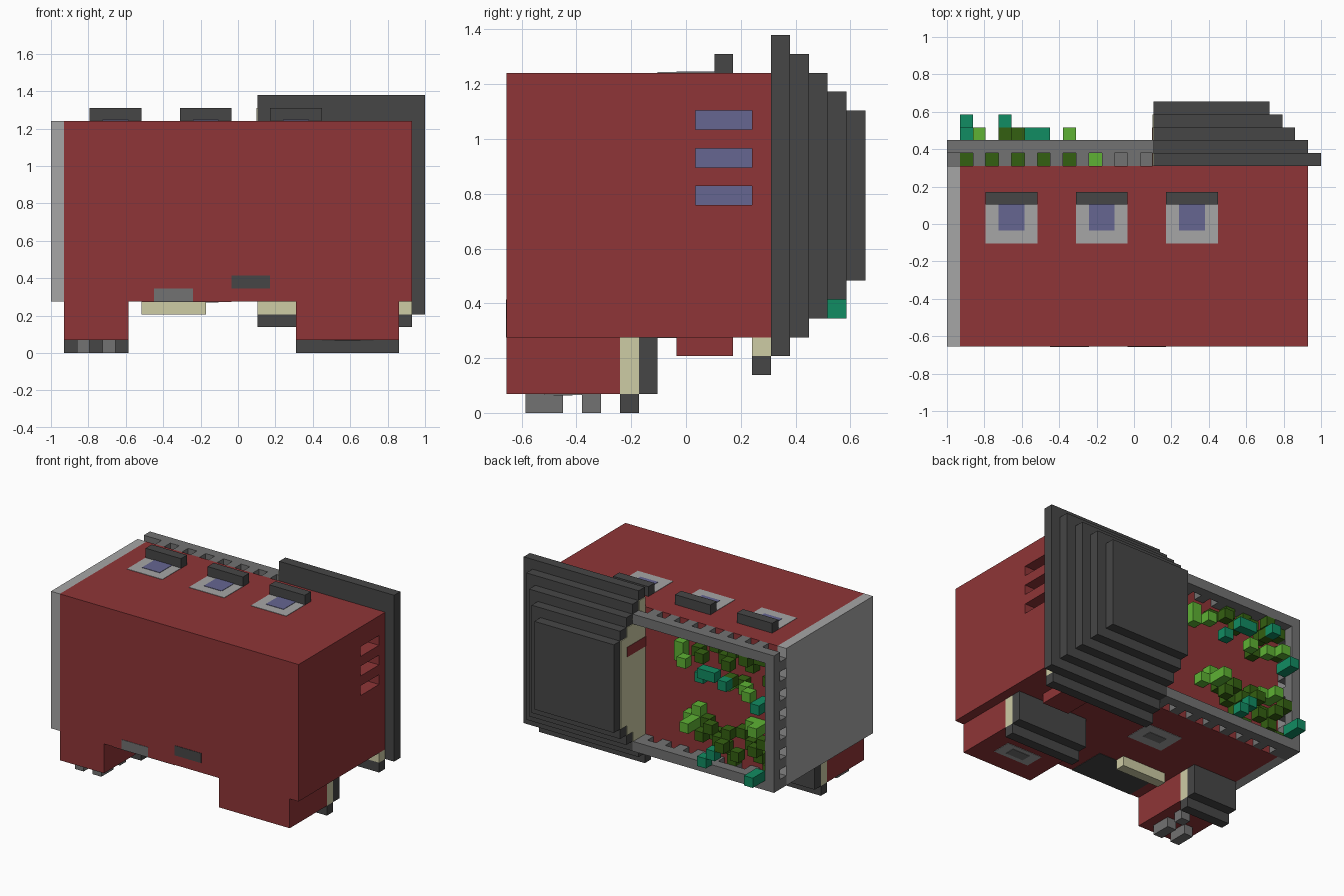
import bpy, bmesh

if "Cube" in bpy.data.objects:
    bpy.data.objects.remove(bpy.data.objects["Cube"])

U = 2 / 29          # one block of the grid
T = 0.08            # thickness of painted plates, in blocks


def mat(name, r, g, b):
    m = bpy.data.materials.new(name)
    lin = [((c / 255 + 0.055) / 1.055) ** 2.4 if c > 10 else c / 255 / 12.92 for c in (r, g, b)]
    m.diffuse_color = (*lin, 1)
    m.use_nodes = True
    m.node_tree.nodes["Principled BSDF"].inputs["Base Color"].default_value = m.diffuse_color
    return m


RED = mat("brick red", 143, 53, 55)
LIGHT = mat("light grey", 166, 166, 166)
GREY = mat("mid grey", 114, 114, 114)
DARK = mat("charcoal", 70, 70, 70)
CREAM = mat("cream", 206, 204, 165)
BLUE = mat("slate blue", 102, 102, 145)
TEAL = mat("teal leaf", 17, 140, 98)
LIME = mat("bright leaf", 94, 178, 52)
MOSS = mat("dark leaf", 52, 96, 17)


def blocks(name, material, boxes):
    """One object from boxes (x0, x1, y0, y1, z0, z1) in block units."""
    bm = bmesh.new()
    for x0, x1, y0, y1, z0, z1 in boxes:
        vs = bmesh.ops.create_cube(bm, size=1)["verts"]
        for v in vs:
            v.co.x = ((x1 if v.co.x > 0 else x0) - 14.5) * U
            v.co.y = ((y1 if v.co.y > 0 else y0) - 9.5) * U
            v.co.z = (z1 if v.co.z > 0 else z0) * U
    me = bpy.data.meshes.new(name)
    bm.to_mesh(me)
    bm.free()
    me.materials.append(material)
    ob = bpy.data.objects.new(name, me)
    bpy.context.collection.objects.link(ob)
    return ob


# Main body with three slots cut in the right side
body = blocks("body", RED, [(1, 28, 0, 14, 4, 18)])
cutter = blocks("slot_cutter", RED, [(25, 29, 10, 13, k, k + 1) for k in (11, 13, 15)])
cutter.hide_render = True
cut = body.modifiers.new("slots", "BOOLEAN")
cut.object = cutter
cut.operation = "DIFFERENCE"
cut.solver = "EXACT"
blocks("slot_glass", BLUE, [(25, 25 + T, 10, 13, k, k + 1) for k in (11, 13, 15)])

# Left side panel
blocks("side_panel", LIGHT, [(0, 1, 0, 14, 4, 18)])

# Roof windows with raised ridges
roof = (3, 10, 17)
blocks("roof_window_frame", LIGHT, [(i, i + 4, 8, 11, 18, 18 + T / 2) for i in roof])
blocks("roof_window_glass", BLUE, [(i + 1, i + 3, 9, 11, 18, 18 + T) for i in roof])
blocks("roof_ridge", DARK, [(i, i + 4, 11, 12, 18, 19) for i in roof])

# Perforated frame round the back opening: outer rails and inner teeth
frame = [(0, 16, 15, 16, 17, 18), (0, 16, 15, 16, 4, 5), (0, 1, 15, 16, 5, 17)]
frame += [(i, i + 1, 14, 15, 17, 18) for i in range(2, 16, 2)]
frame += [(i, i + 1, 14, 15, 4, 5) for i in range(1, 16, 2)]
frame += [(0, 1, 14, 15, k, k + 1) for k in range(4, 18, 2)]
blocks("back_frame", GREY, frame)

# Stepped back cover, cream core showing at its flat left side
blocks("back_cover", DARK, [(16, 29 - n, 14 + n, 15 + n, 3 + n, 20 - n) for n in range(5)]
       + [(16, 28, 13, 14, 2, 3)])
blocks("cover_core", CREAM, [(16 - T, 16, 14 + n, 15 + n, 4 + n, 19 - n) for n in range(4)]
       + [(16, 28, 13, 14, 3, 4)])
blocks("core_stripe", RED, [(16 - 1.5 * T, 16, 14, 17, 14, 15)])

# Legs: red front, cream core and dark stepped back
for side, a, b in (("left", 1, 6), ("right", 19, 27)):
    blocks(side + "_leg", RED, [(a, b, 0, 6, 1, 4)])
    blocks(side + "_leg_core", CREAM, [(a, b, 6, 7, 1, 4)])
    blocks(side + "_leg_back", DARK, [(a, b, 6, 7, 0, 1), (a, b, 7, 8, 1, 4)])
blocks("toes", GREY, [(4, 5, 1, 3, 0, 1), (2, 3, 1, 3, 0, 1), (4, 5, 4, 5, 0, 1)])

# Underside details
blocks("under_window_frame", LIGHT, [(10, 14, 8, 11, 4 - T / 2, 4), (21, 25, 2, 4, 1 - T / 2, 1)])
blocks("under_window_glass", GREY, [(11, 13, 9, 10, 4 - T, 4), (22, 24, 2.5, 3.5, 1 - T, 1)])
blocks("under_bar", CREAM, [(7, 12, 4, 5, 3, 4)])
blocks("under_plate", DARK, [(7, 14, 0, 4, 4 - T / 2, 4)])
blocks("under_block", RED, [(22, 25, 9, 12, 3, 4)])

# Small plates at the lower front edge
blocks("front_vent", GREY, [(8, 11, -T / 2, 0, 4, 5)])
blocks("front_lintel", DARK, [(14, 17, -T / 2, 0, 5, 6)])


# Leaves growing in the back opening: (x, y, z) of each block
def leaves(name, material, cells):
    blocks(name, material, [(i, i + 1, j, j + 1, k, k + 1) for i, j, k in cells])


leaves("dark_leaves", MOSS, [
    (1, 14, 16), (2, 14, 16), (3, 14, 15), (3, 15, 16), (5, 14, 16), (5, 15, 15), (6, 14, 15),
    (7, 14, 16), (8, 15, 15), (9, 14, 15), (4, 16, 14), (4, 14, 13), (1, 14, 14),
    (8, 14, 8), (7, 15, 8), (7, 14, 7), (8, 15, 7), (6, 14, 6), (5, 15, 8), (4, 14, 8), (5, 16, 7),
    (4, 15, 6), (5, 14, 5), (3, 14, 7), (2, 15, 7), (2, 14, 6), (1, 14, 5), (1, 15, 8), (6, 15, 7)])
leaves("bright_leaves", LIME, [
    (11, 14, 15), (11, 14, 14), (10, 15, 14), (5, 15, 13), (2, 16, 13), (3, 15, 13),
    (9, 14, 9), (10, 14, 8), (9, 15, 8), (9, 16, 8), (3, 14, 9), (2, 14, 9), (2, 15, 9)])
leaves("teal_leaves", TEAL, [
    (8, 15, 13), (7, 16, 14), (6, 16, 14), (4, 17, 14), (1, 16, 12), (1, 15, 12),
    (6, 16, 6), (7, 16, 5), (1, 17, 5), (1, 16, 5)])
